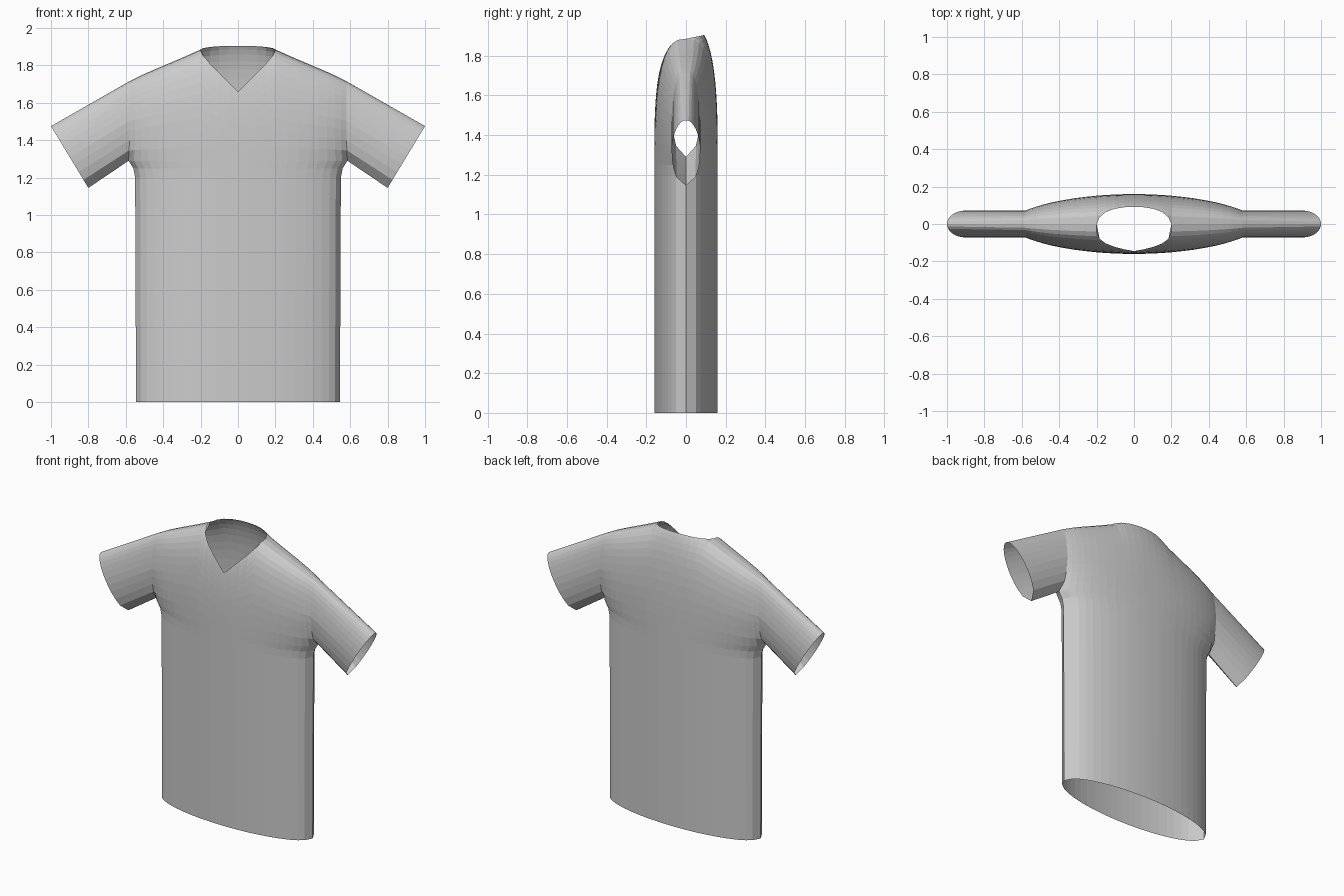
import bpy, bmesh
from math import sin, pi, radians, sqrt

cube = bpy.data.objects.get("Cube")
if cube:
    bpy.data.objects.remove(cube, do_unlink=True)

fabric = bpy.data.materials.new("grey fabric")
fabric.use_nodes = True
GREY = (0.6, 0.6, 0.6, 1)
fabric.diffuse_color = GREY
fabric.node_tree.nodes["Principled BSDF"].inputs["Base Color"].default_value = GREY

DEPTH, ARMPIT, NECK, EDGE = 0.16, 1.29, 0.2, 0.58


def interp(points, t):
    """Piecewise linear curve through points."""
    for (a, va), (b, vb) in zip(points, points[1:]):
        if t <= b:
            return va + (vb - va) * max(0, t - a) / (b - a)
    return points[-1][1]


SIDE = [(0, 0.545), (1.2, 0.55), (1.25, 0.56), (ARMPIT, 0.585)]
WIDTH = SIDE + [(1.4, EDGE)]                     # where the panels end
OVAL = SIDE + [(1.35, 0.615), (1.5, 0.66)]       # half width of the oval section
SHOULDER = [(0, 1.9), (NECK, 1.885), (0.3, 1.84), (0.4, 1.798), (0.5, 1.755), (EDGE, 1.715)]
V_NECK = [(0, 1.66), (0.1, 1.76), (0.17, 1.83), (0.19, 1.86), (NECK, 1.885)]


def limits(x, front):
    """Height of the panel's rim and of the shoulder curve it follows."""
    crest = interp(SHOULDER, x)
    if x >= NECK - 0.001:
        return crest, crest
    if front:
        return interp(V_NECK, x), crest
    k = 1 - (x / NECK) ** 2
    return 1.885 + 0.02 * sqrt(k), 1.885 + 0.075 * k


def column(f, front):
    """Points up one column of the front or back panel."""
    rim, crest = limits(f * EDGE, front)
    heights = [0, 1.2, 1.25]
    heights += [ARMPIT + (rim - ARMPIT) * sin(pi / 2 * i / 12) for i in range(13)]
    points = []
    for z in heights:
        x = f * interp(WIDTH, z)
        y = DEPTH * sqrt(max(0, 1 - (x / interp(OVAL, z)) ** 2))
        u = min(1, max(0, (z - ARMPIT) / (crest - ARMPIT)))
        y *= (1 - u ** 2.8) ** (1 / 2.8)
        points.append((x, -y if front else y, z))
    return points


def skin(bm, columns, flip):
    """Quads between neighbouring columns of points."""
    grid = [[bm.verts.new(p) for p in c] for c in columns]
    for a, b in zip(grid, grid[1:]):
        for i in range(len(a) - 1):
            quad = [a[i], b[i], b[i + 1], a[i + 1]]
            bm.faces.new(quad[::-1] if flip else quad)


def finish(bm, name):
    bmesh.ops.remove_doubles(bm, verts=bm.verts, dist=0.0005)
    mesh = bpy.data.meshes.new(name)
    bm.to_mesh(mesh)
    bm.free()
    mesh.materials.append(fabric)
    obj = bpy.data.objects.new(name, mesh)
    bpy.context.collection.objects.link(obj)
    mirror = obj.modifiers.new("Mirror", 'MIRROR')
    mirror.merge_threshold = 0.0005


# Body: front and back panels with a V neck, open hem and open armholes
angles = [0, 5, 10, 15, 18.5, 20.17, 27, 34, 41, 48, 55, 63, 72, 90]
fractions = [NECK / EDGE if a == 20.17 else sin(radians(a)) for a in angles]
body = bmesh.new()
for front in (True, False):
    skin(body, [column(f, front) for f in fractions], not front)
finish(body, "shirt_body")

# Sleeves: lofted from the armhole to an oval cuff
sleeve = bmesh.new()
for front in (True, False):
    armhole = column(1, front)[3:]
    top = armhole[-1][2]
    cuff = []
    for x, y, z in armhole:
        q = 2 * (z - ARMPIT) / (top - ARMPIT) - 1
        half = 0.072 * sqrt(max(0, 1 - q * q))
        cuff.append((0.9 + 0.1 * q, -half if front else half, 1.31 + 0.165 * q))
    rings = [[tuple(a + (b - a) * t / 4 for a, b in zip(p, e))
              for p, e in zip(armhole, cuff)] for t in range(5)]
    skin(sleeve, rings, not front)
finish(sleeve, "sleeves")
